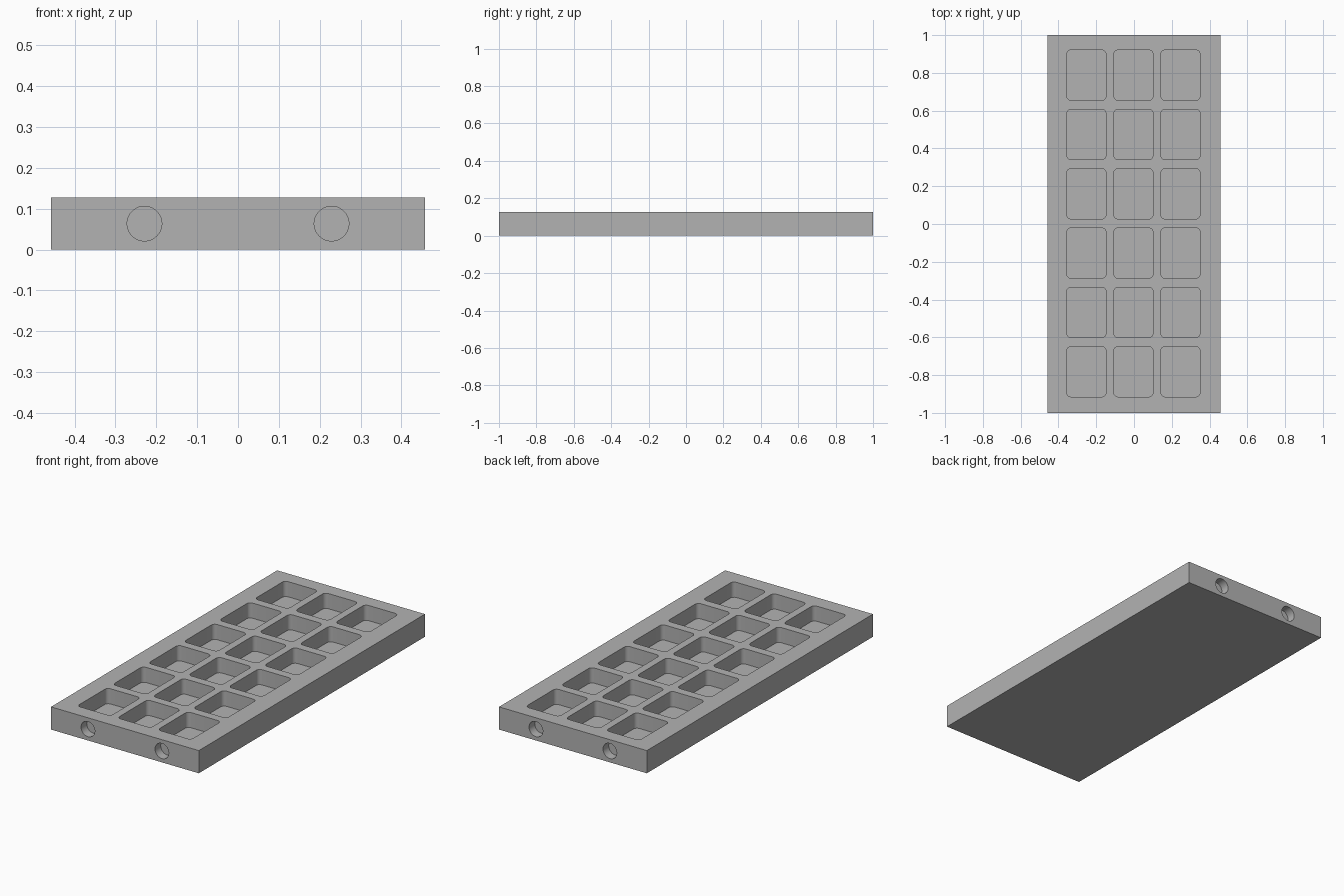
import bpy, bmesh, math
from mathutils import Matrix, Vector

WIDTH, LENGTH, HEIGHT = 0.915, 2.0, 0.127
POCKET_X, POCKET_Y, FLOOR, CORNER = 0.207, 0.266, 0.042, 0.022
HOLE_R, HOLE_DEPTH, HOLE_X = 0.0425, 0.05, 0.229

cube = bpy.data.objects.get("Cube")
if cube:
    bpy.data.objects.remove(cube, do_unlink=True)

grey = bpy.data.materials.new("plain grey")
grey.use_nodes = True
colour = (0.45, 0.45, 0.45, 1)
grey.diffuse_color = colour
grey.node_tree.nodes["Principled BSDF"].inputs["Base Color"].default_value = colour


def make_object(name, bm):
    mesh = bpy.data.meshes.new(name)
    bmesh.ops.recalc_face_normals(bm, faces=bm.faces)
    bm.to_mesh(mesh)
    bm.free()
    mesh.materials.append(grey)
    obj = bpy.data.objects.new(name, mesh)
    bpy.context.collection.objects.link(obj)
    return obj


def add_box(bm, centre, size):
    matrix = Matrix.Translation(centre) @ Matrix.Diagonal((*size, 1))
    return bmesh.ops.create_cube(bm, size=1, matrix=matrix)["verts"]


# Solid tray block
bm = bmesh.new()
add_box(bm, (0, 0, HEIGHT / 2), (WIDTH, LENGTH, HEIGHT))
tray = make_object("tray", bm)

# Grid of round-cornered pockets
bm = bmesh.new()
top = HEIGHT + 0.05
for col in range(3):
    for row in range(6):
        centre = (-0.003 + (col - 1) * 0.249, 0.003 + (row - 2.5) * 0.314, (FLOOR + top) / 2)
        verts = add_box(bm, centre, (POCKET_X, POCKET_Y, top - FLOOR))
        uprights = {e for v in verts for e in v.link_edges
                    if abs(e.verts[0].co.z - e.verts[1].co.z) > 0.01}
        bmesh.ops.bevel(bm, geom=list(uprights), offset=CORNER, segments=6,
                        profile=0.5, affect='EDGES')

# Blind round holes in both ends
for sx in (-1, 1):
    for sy in (-1, 1):
        matrix = (Matrix.Translation((sx * HOLE_X, sy * LENGTH / 2, HEIGHT / 2))
                  @ Matrix.Rotation(math.pi / 2, 4, 'X'))
        bmesh.ops.create_cone(bm, cap_ends=True, segments=48, radius1=HOLE_R,
                              radius2=HOLE_R, depth=2 * HOLE_DEPTH, matrix=matrix)
cutter = make_object("recess_cutter", bm)
cutter.hide_render = True

# Cut the recesses, then discard the cutter
cut = tray.modifiers.new("recesses", 'BOOLEAN')
cut.operation = 'DIFFERENCE'
cut.solver = 'EXACT'
cut.object = cutter
bpy.ops.object.select_all(action='DESELECT')
tray.select_set(True)
bpy.context.view_layer.objects.active = tray
bpy.ops.object.modifier_apply(modifier=cut.name)
bpy.data.objects.remove(cutter, do_unlink=True)
bpy.ops.object.shade_smooth_by_angle(angle=math.radians(30))
